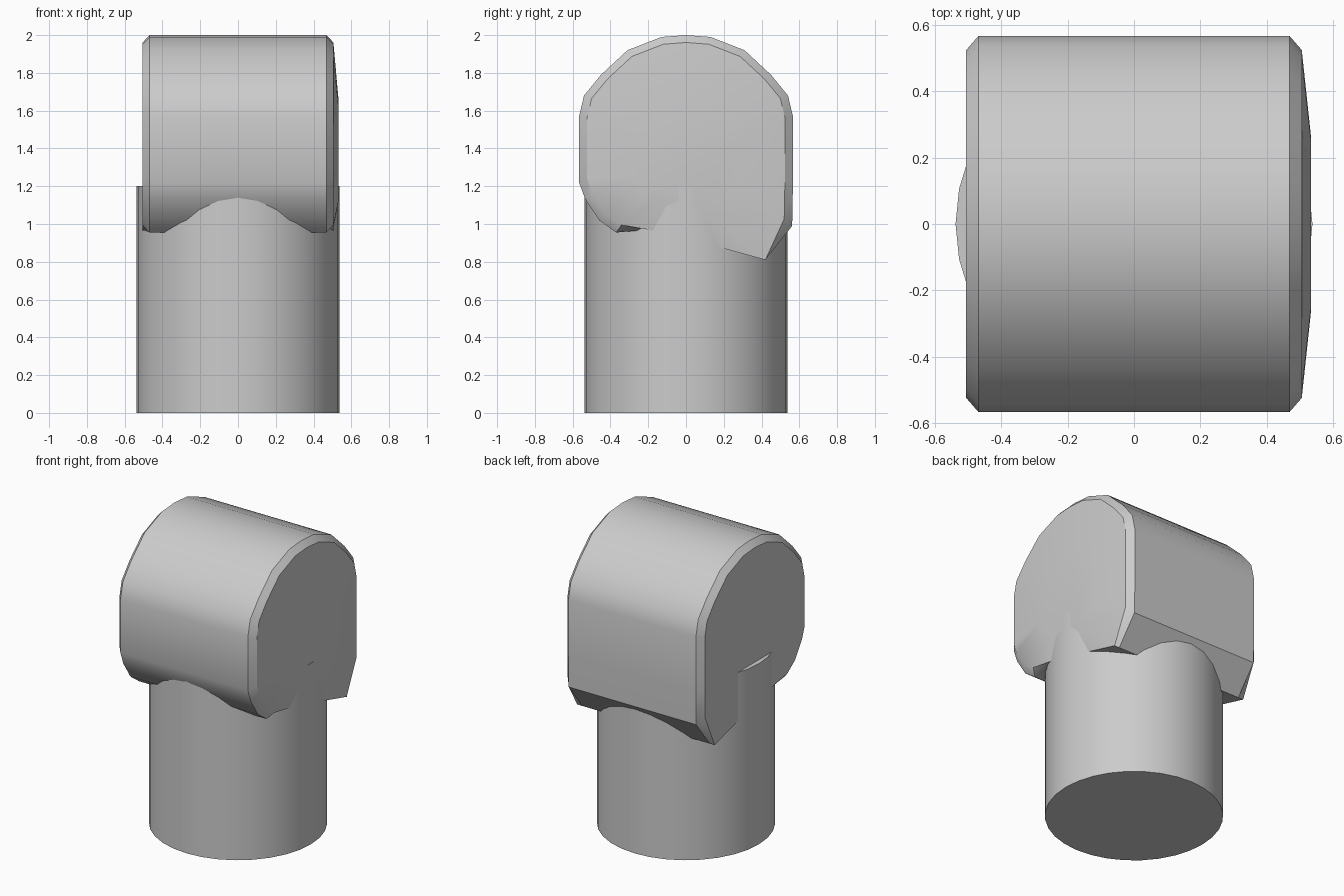
import bpy, bmesh, math

cube = bpy.data.objects.get("Cube")
if cube:
    bpy.data.objects.remove(cube, do_unlink=True)

# Single grey material
grey = bpy.data.materials.new("plain grey")
grey.use_nodes = True
colour = (0.6, 0.6, 0.6, 1)
grey.diffuse_color = colour
grey.node_tree.nodes["Principled BSDF"].inputs["Base Color"].default_value = colour


def finish(obj, angle):
    obj.data.materials.append(grey)
    bpy.ops.object.select_all(action="DESELECT")
    obj.select_set(True)
    bpy.context.view_layer.objects.active = obj
    bpy.ops.object.shade_smooth_by_angle(angle=math.radians(angle))


# Upright round post
bpy.ops.mesh.primitive_cylinder_add(vertices=32, radius=0.537, depth=1.2, location=(0, 0, 0.6))
post = bpy.context.object
post.name = "round_post"
finish(post, 30)

# Head cross-section (y, z): rounded crown, rounded front, dropped rear lip
crown = [(0.13, 1.99), (0.31, 1.92), (0.45, 1.79), (0.54, 1.68), (0.566, 1.57)]
rear = [(0.566, 1.2), (0.562, 0.99), (0.42, 0.81), (0.2, 0.87), (-0.2, 0.97)]
front = [(-0.37, 0.955), (-0.46, 1.02), (-0.535, 1.135), (-0.566, 1.22)]
profile = [(0, 2)] + crown + rear + front + [(-y, z) for y, z in reversed(crown)]


def inset(y, z):
    # The underside keeps its full depth; everything else is chamfered
    if y > -0.25 and z < 0.98:
        return y, z
    return y * 0.925, 1.48 + (z - 1.48) * 0.925


def bulge(y, z):
    return y * 0.46, 1.3 + (z - 1.3) * 0.5


small = [inset(y, z) for y, z in profile]
middle = [bulge(y, z) for y, z in profile]
sections = [(-0.505, small), (-0.468, profile), (0.468, profile),
            (0.505, small), (0.533, middle)]

# Loft the head from side to side, with a slight swelling on its left face
bm = bmesh.new()
rings = [[bm.verts.new((x, y, z)) for y, z in pts] for x, pts in sections]
count = len(profile)
for a, b in zip(rings, rings[1:]):
    for i in range(count):
        j = (i + 1) % count
        bm.faces.new((a[i], a[j], b[j], b[i]))
bm.faces.new(rings[0])
bm.faces.new(rings[-1])
bmesh.ops.recalc_face_normals(bm, faces=bm.faces)
mesh = bpy.data.meshes.new("drum_head")
bm.to_mesh(mesh)
bm.free()
head = bpy.data.objects.new("drum_head", mesh)
bpy.context.collection.objects.link(head)
finish(head, 32)
